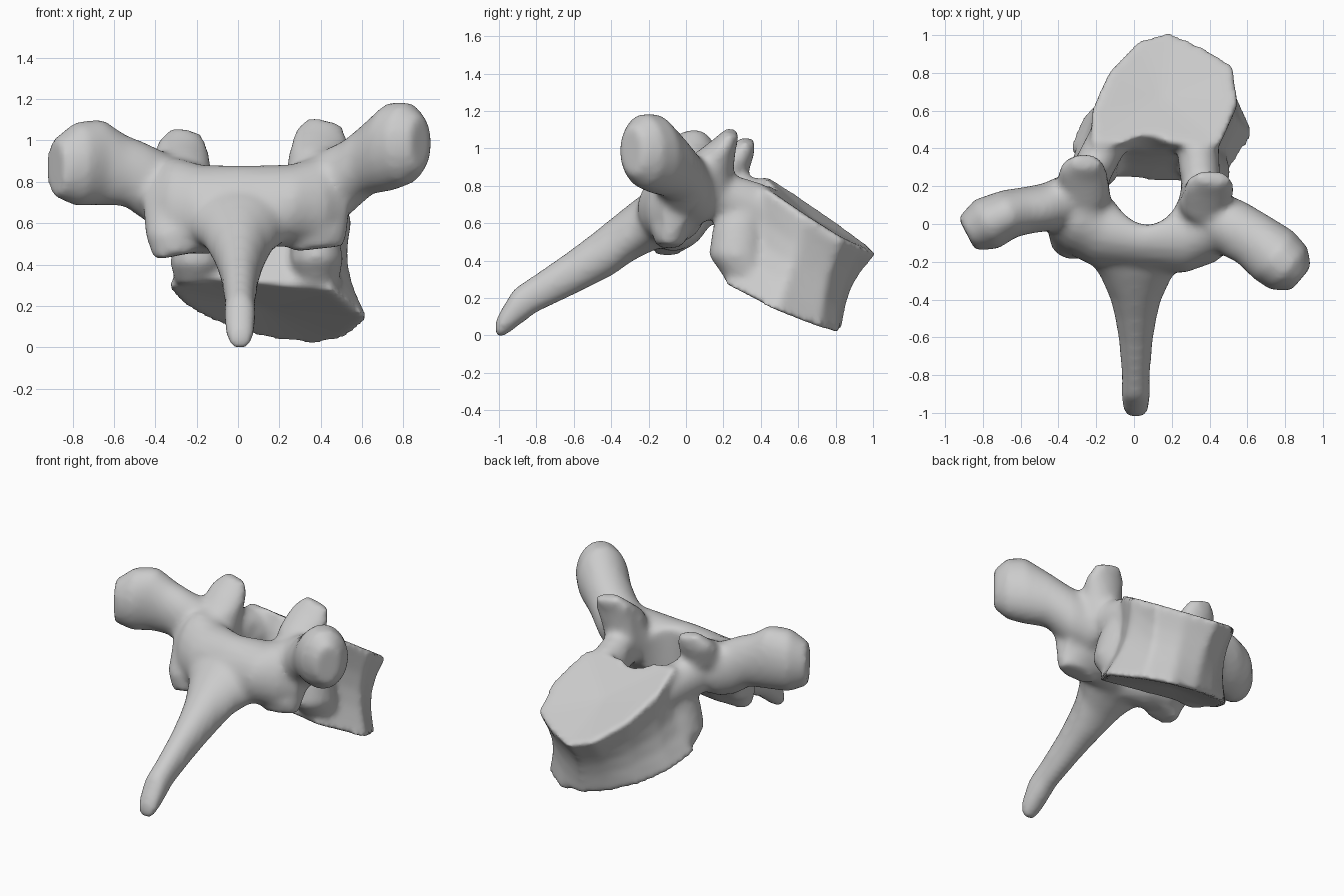
import bpy, bmesh, math
from mathutils import Vector

if "Cube" in bpy.data.objects:
    bpy.data.objects.remove(bpy.data.objects["Cube"], do_unlink=True)

UP, BACK = (0, 0, 1), (0, 1, 0)


def skin(bm, rings, dish=0.0):
    """Join rings of points into a closed shell, ends fanned to a centre point."""
    loops = [[bm.verts.new(p) for p in ring] for ring in rings]
    n = len(loops[0])
    for a, b in zip(loops, loops[1:]):
        for i in range(n):
            j = (i + 1) % n
            bm.faces.new((a[i], a[j], b[j], b[i]))
    mids = [sum((v.co for v in loop), Vector()) / n for loop in (loops[0], loops[-1])]
    inward = (mids[1] - mids[0]).normalized() * dish
    for loop, mid, push in ((loops[0], mids[0], inward), (loops[-1], mids[1], -inward)):
        centre = bm.verts.new(mid + push)
        for i in range(n):
            bm.faces.new((loop[i], loop[(i + 1) % n], centre))


def limb(bm, stations, ref=UP, sides=20):
    """Elliptical tube: stations are x, y, z, half width, half size along ref."""
    ref = Vector(ref).normalized()
    centres = [Vector(s[:3]) for s in stations]
    rings = []
    for i, (c, s) in enumerate(zip(centres, stations)):
        tangent = centres[min(i + 1, len(centres) - 1)] - centres[max(i - 1, 0)]
        u = tangent.cross(ref).normalized() * s[3]
        v = ref * s[4]
        angles = [2 * math.pi * k / sides for k in range(sides)]
        rings.append([c + u * math.cos(t) + v * math.sin(t) for t in angles])
    skin(bm, rings)


def make_object(name, bm):
    bmesh.ops.recalc_face_normals(bm, faces=bm.faces)
    mesh = bpy.data.meshes.new(name)
    bm.to_mesh(mesh)
    bm.free()
    obj = bpy.data.objects.new(name, mesh)
    bpy.context.scene.collection.objects.link(obj)
    return obj


bm = bmesh.new()

# Vertebral body: tilted block between two rims, narrowed at the waist
upper_rim = [(-.23, .42), (-.23, .6), (-.14, .81), (.02, .98), (.18, 1.025), (.37, .94),
             (.535, .84), (.555, .64), (.46, .42), (.14, .42), (-.05, .42)]
lower_rim = [(-.35, .4), (-.28, .56), (-.14, .7), (.02, .78), (.2, .83), (.38, .82),
             (.53, .72), (.64, .48), (.46, .2), (.1, .22), (-.2, .25)]
upper = [Vector((x, y, .82 - .64 * (y - .45) - .1 * (x - .15))) for x, y in upper_rim]
lower = [Vector((x, y, .045 + .45 * (.8 - y) - .12 * (x - .25))) for x, y in lower_rim]
rings = []
for t in (0, .1, .3, .5, .7, .9, 1):
    ring = [a.lerp(b, t) for a, b in zip(lower, upper)]
    mid = sum(ring, Vector()) / len(ring)
    waist = 1 - .13 * math.sin(math.pi * t)
    rings.append([mid + (p - mid) * waist for p in ring])
skin(bm, rings, dish=.03)

# Rounded rear corners of the body, under the pedicles
limb(bm, [(.35, .32, .72, .09, .12), (.37, .28, .58, .11, .14), (.38, .27, .44, .13, .15),
          (.38, .33, .33, .11, .13)], BACK)
limb(bm, [(-.17, .36, .72, .09, .11), (-.19, .32, .56, .11, .13), (-.2, .32, .42, .13, .14),
          (-.19, .38, .32, .11, .12)], BACK)

# Lamina: sheet arching across the front of the canal
limb(bm, [(-.44, .03, .69, .09, .15), (-.3, 0, .7, .16, .24), (-.16, -.05, .68, .18, .22),
          (.04, -.11, .69, .14, .21), (.25, -.07, .7, .19, .2), (.41, -.05, .73, .15, .22),
          (.53, -.03, .74, .08, .16)], ref=(0, .3, 1))

# Spinous process: long downward blade flaring into the lamina
limb(bm, [(.02, -.05, .69, .36, .18), (.015, -.17, .64, .28, .17), (.01, -.28, .575, .19, .16),
          (.01, -.4, .485, .135, .155), (.01, -.5, .42, .11, .14), (.01, -.62, .345, .09, .125),
          (.01, -.8, .24, .075, .105), (.01, -.92, .155, .078, .11), (.01, -.985, .08, .068, .08),
          (.01, -1.02, .045, .045, .045)])

# Transverse processes: knobbed arms, one swept further than the other
limb(bm, [(.3, .06, .76, .13, .15), (.4, .03, .78, .15, .18), (.52, -.02, .83, .155, .185),
          (.63, -.08, .925, .15, .175), (.74, -.165, .985, .165, .215),
          (.82, -.235, 1, .15, .2), (.885, -.29, 1, .085, .13)])
limb(bm, [(-.25, .14, .76, .14, .15), (-.36, .12, .78, .14, .18), (-.45, .09, .815, .13, .19),
          (-.55, .075, .87, .125, .175), (-.66, .055, .91, .13, .21), (-.78, 0, .9, .145, .205),
          (-.885, -.055, .88, .1, .14)])

# Pedicles: bridges from the arch to the body
limb(bm, [(-.25, .05, .78, .12, .14), (-.24, .25, .76, .11, .14),
          (-.15, .42, .7, .11, .14), (-.08, .55, .6, .1, .1)])
limb(bm, [(.36, 0, .78, .13, .14), (.35, .2, .76, .11, .13),
          (.34, .4, .68, .11, .15), (.33, .55, .56, .1, .1)])

# Superior articular facets: lips leaning back from broad bases
limb(bm, [(-.26, .12, .76, .14, .14), (-.27, .2, .89, .14, .13),
          (-.27, .29, .99, .125, .075), (-.25, .335, 1.06, .075, .04)], ref=(0, 1, -.3))
limb(bm, [(.36, .1, .78, .14, .15), (.38, .13, .92, .14, .13),
          (.4, .2, 1.03, .135, .07), (.42, .25, 1.105, .09, .04)], ref=(0, 1, -.3))

# Inferior articular facets: lobes under the lamina
limb(bm, [(-.3, -.03, .7, .15, .1), (-.32, -.08, .56, .13, .11), (-.3, -.1, .455, .11, .08)], BACK)
limb(bm, [(.38, -.05, .7, .15, .1), (.38, -.08, .58, .15, .11), (.39, -.09, .49, .13, .07)], BACK)

source = make_object("vertebra_parts", bm)

# Canal: tapered hole between arch and body
bm = bmesh.new()
limb(bm, [(.1, .37, 1.3, .22, .37), (.07, .23, .8, .185, .235),
          (.055, .125, .45, .175, .14), (.055, .08, .25, .17, .1)], BACK, sides=32)
cutter = make_object("canal_cutter", bm)
cutter.hide_render = True


def add_remesh(obj):
    mod = obj.modifiers.new("Fuse", "REMESH")
    mod.mode = "VOXEL"
    mod.voxel_size = .018
    mod.use_smooth_shade = True


# Fuse the parts, bore the canal, then soften the joins
add_remesh(source)
bore = source.modifiers.new("Bore", "BOOLEAN")
bore.operation = "DIFFERENCE"
bore.solver = "EXACT"
bore.object = cutter
add_remesh(source)
soften = source.modifiers.new("Soften", "SMOOTH")
soften.factor = .5
soften.iterations = 10

bpy.context.view_layer.update()
graph = bpy.context.evaluated_depsgraph_get()
mesh = bpy.data.meshes.new_from_object(source.evaluated_get(graph))
mesh.name = "vertebra"
vertebra = bpy.data.objects.new("vertebra", mesh)
bpy.context.scene.collection.objects.link(vertebra)
bpy.data.objects.remove(source, do_unlink=True)
bpy.data.objects.remove(cutter, do_unlink=True)

# Rest the lowest point on the ground
lowest = min(v.co.z for v in mesh.vertices)
for v in mesh.vertices:
    v.co.z -= lowest

# Bone colour
bone = bpy.data.materials.new("bone_grey")
bone.use_nodes = True
colour = (.6, .6, .6, 1)
bone.diffuse_color = colour
bone.node_tree.nodes["Principled BSDF"].inputs["Base Color"].default_value = colour
mesh.materials.clear()
mesh.materials.append(bone)
for poly in mesh.polygons:
    poly.use_smooth = True
    poly.material_index = 0
